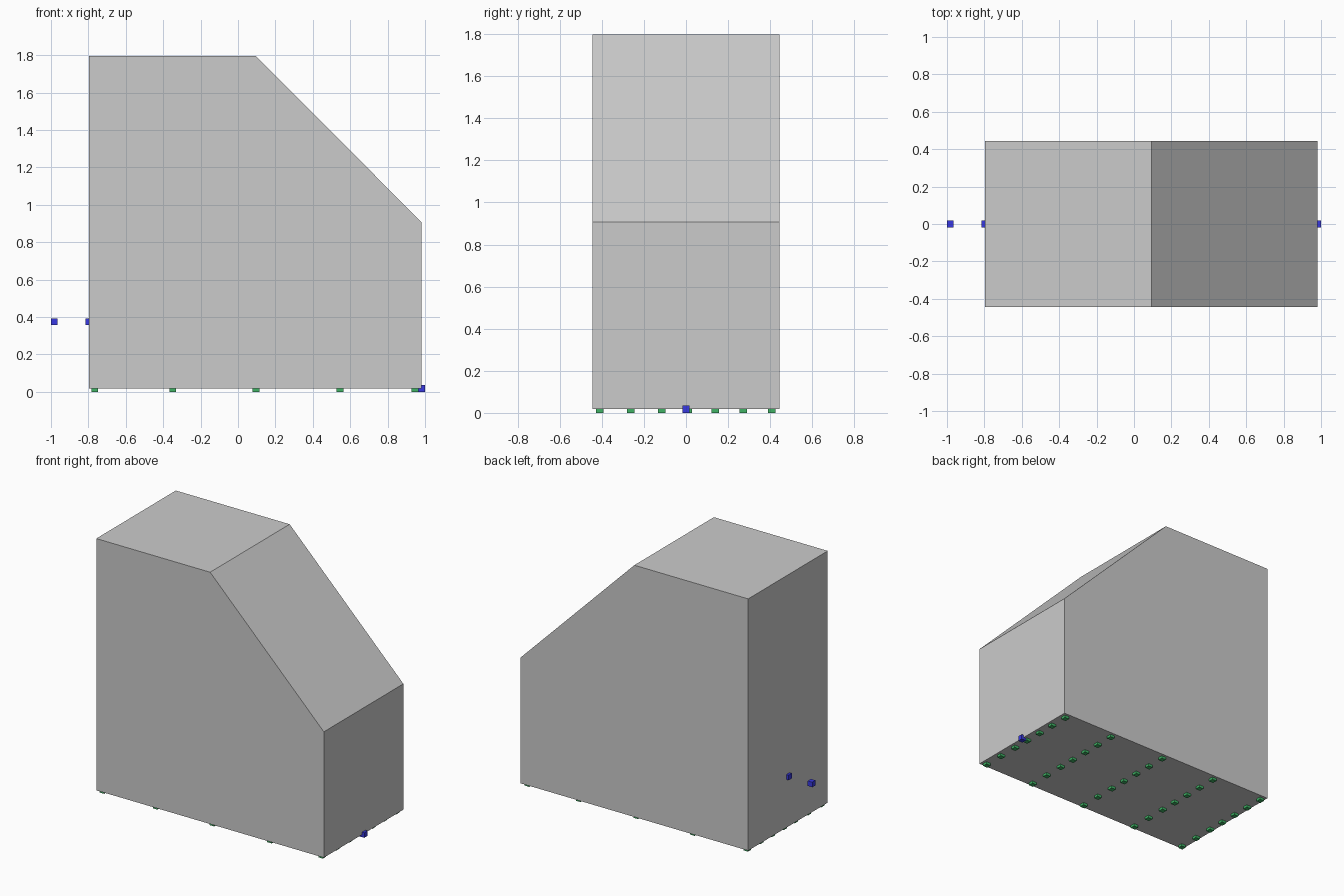
import bpy, bmesh

if "Cube" in bpy.data.objects:
    bpy.data.objects.remove(bpy.data.objects["Cube"])

CUBE = 0.0356          # marker cube edge
BASE = CUBE / 2        # body underside height
HALF_DEPTH = 0.444


def make_material(name, colour):
    mat = bpy.data.materials.new(name)
    mat.diffuse_color = colour
    mat.use_nodes = True
    mat.node_tree.nodes["Principled BSDF"].inputs["Base Color"].default_value = mat.diffuse_color
    return mat


def make_object(name, bm, mat=None):
    bmesh.ops.recalc_face_normals(bm, faces=bm.faces)
    mesh = bpy.data.meshes.new(name)
    bm.to_mesh(mesh)
    bm.free()
    obj = bpy.data.objects.new(name, mesh)
    if mat:
        mesh.materials.append(mat)
    bpy.context.collection.objects.link(obj)
    return obj


def marker(name, location, mat):
    bm = bmesh.new()
    bmesh.ops.create_cube(bm, size=CUBE)
    make_object(name, bm, mat).location = location


blue = make_material("blue", (0.04, 0.04, 0.75, 1))
green = make_material("green", (0.05, 0.45, 0.13, 1))

# Body: chamfered side profile extruded through the depth
profile = [(-0.797, BASE), (0.982, BASE), (0.982, 0.907), (0.093, 1.797), (-0.797, 1.797)]
bm = bmesh.new()
side = bm.faces.new([bm.verts.new((x, -HALF_DEPTH, z)) for x, z in profile])
result = bmesh.ops.extrude_face_region(bm, geom=[side], use_keep_orig=True)
bmesh.ops.translate(bm, vec=(0, 2 * HALF_DEPTH, 0),
                    verts=[v for v in result["geom"] if isinstance(v, bmesh.types.BMVert)])
make_object("body", bm)

# Feet: grid of small cubes half sunk into the underside
for i, x in enumerate((-0.765, -0.348, 0.096, 0.545, 0.946)):
    for j, y in enumerate((-0.41, -0.262, -0.116, 0.01, 0.14, 0.271, 0.408)):
        marker(f"foot_{i}_{j}", (x, y, BASE), green)

# Blue connection markers along the centre line
marker("outer_marker", (-0.982, 0, 0.375), blue)
marker("side_marker", (-0.797, 0, 0.375), blue)
marker("base_marker", (0.982, 0, BASE), blue)
